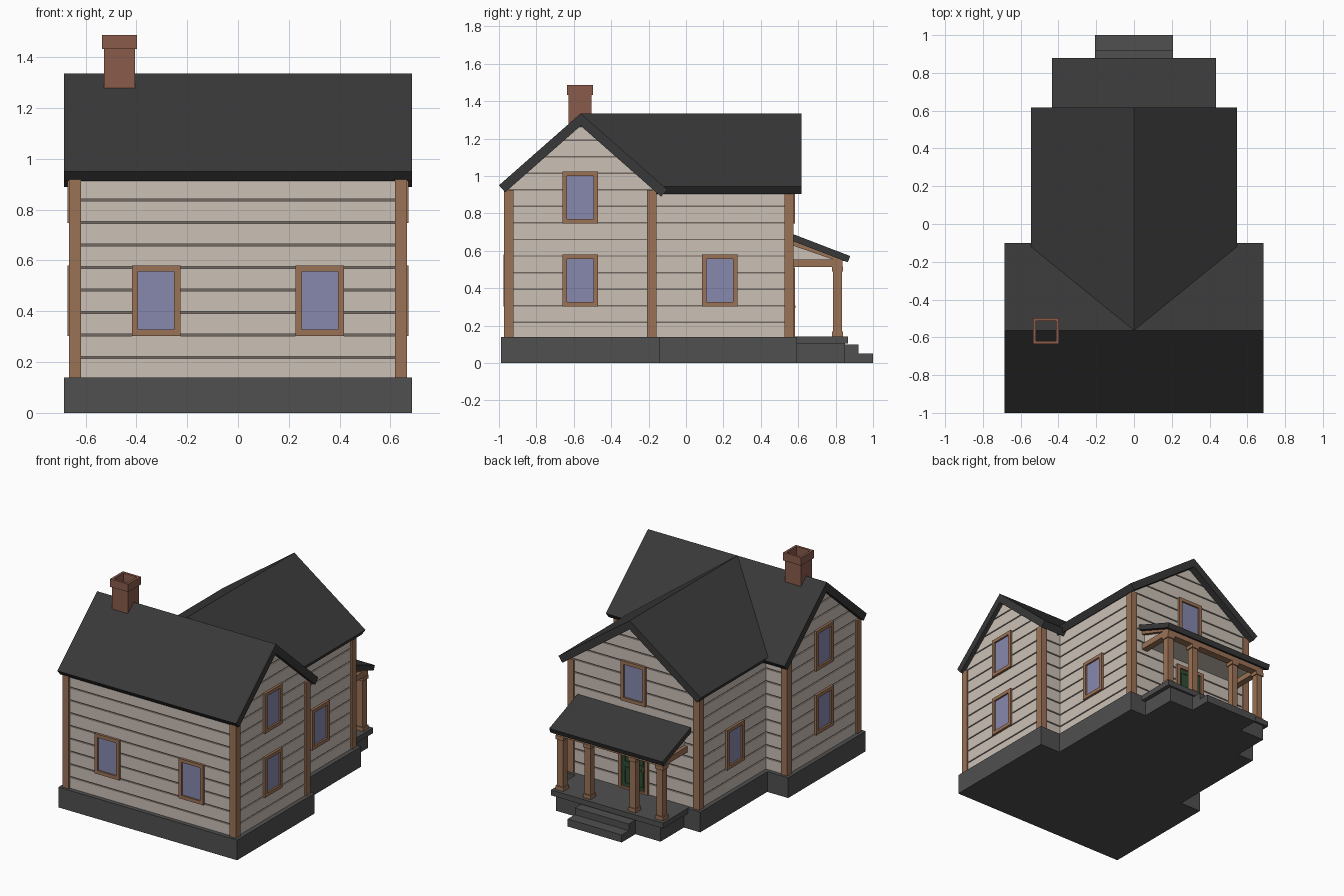
import bpy, bmesh, math
from mathutils import Matrix, Vector

if "Cube" in bpy.data.objects:
    bpy.data.objects.remove(bpy.data.objects["Cube"])


def mat(name, r, g, b):
    m = bpy.data.materials.new(name)
    m.diffuse_color = (r, g, b, 1)
    m.use_nodes = True
    m.node_tree.nodes["Principled BSDF"].inputs["Base Color"].default_value = m.diffuse_color
    return m


SIDING = mat("siding", .60, .53, .47)
GAP = mat("siding_gap", .17, .14, .12)
TRIM = mat("wood_trim", .33, .17, .095)
ROOF = mat("roof", .04, .04, .04)
STONE = mat("foundation", .08, .08, .08)
GLASS = mat("glass", .24, .25, .42)
BRICK = mat("brick", .25, .105, .07)
GREEN = mat("door_green", .03, .075, .035)


def finish(name, bm, material, matrix=None):
    if matrix:
        bm.transform(matrix)
    bmesh.ops.recalc_face_normals(bm, faces=bm.faces)
    me = bpy.data.meshes.new(name)
    bm.to_mesh(me)
    bm.free()
    me.materials.append(material)
    ob = bpy.data.objects.new(name, me)
    bpy.context.collection.objects.link(ob)
    return ob


def add_prism(bm, pts, axis, a, b):
    """Extrude a profile: (y, z) points along X or (x, z) points along Y."""
    def put(p, t):
        return (t, p[0], p[1]) if axis == 'X' else (p[0], t, p[1])
    va = [bm.verts.new(put(p, a)) for p in pts]
    vb = [bm.verts.new(put(p, b)) for p in pts]
    bm.faces.new(va)
    bm.faces.new(vb[::-1])
    for i in range(len(pts)):
        j = (i + 1) % len(pts)
        bm.faces.new((va[i], vb[i], vb[j], va[j]))


def prism(name, pts, axis, a, b, material):
    bm = bmesh.new()
    add_prism(bm, pts, axis, a, b)
    return finish(name, bm, material)


def box(name, x0, x1, y0, y1, z0, z1, material, matrix=None):
    bm = bmesh.new()
    add_prism(bm, [(x0, z0), (x1, z0), (x1, z1), (x0, z1)], 'Y', y0, y1)
    return finish(name, bm, material, matrix)


def ring(name, w, h, border, depth, material, matrix):
    """Rectangular frame in local XZ, from y=0 out to y=-depth."""
    bm = bmesh.new()
    loops = []
    for hw, hh in ((w / 2, h / 2), (w / 2 - border, h / 2 - border)):
        for y in (-depth, 0):
            loops.append([bm.verts.new((sx * hw, y, sz * hh))
                          for sx, sz in ((-1, -1), (1, -1), (1, 1), (-1, 1))])
    of, ob, nf, nb = loops
    for p, q in ((of, nf), (nf, nb), (nb, ob), (ob, of)):
        for i in range(4):
            j = (i + 1) % 4
            bm.faces.new((p[i], p[j], q[j], q[i]))
    return finish(name, bm, material, matrix)


def walls(name, axis, c, hw, slope, peak, a, b):
    """Dark core with clapboard courses that narrow into the gable."""
    eave = peak - slope * hw

    def profile(z0, z1, inset):
        def half(z):
            return min(hw, (peak - z) / slope) - inset
        zs = [z0] + ([eave] if z0 < eave < z1 else []) + [z1]
        return [(c - half(z), z) for z in zs] + [(c + half(z), z) for z in reversed(zs)]
    i = .007
    prism(name + "_core", profile(.13, peak - .02, i), axis, a + i, b - i, GAP)
    bm = bmesh.new()
    z = .1335
    while z < peak - .03:
        add_prism(bm, profile(z, min(z + .081, peak - .012), 0), axis, a, b)
        z += .0885
    finish(name + "_clapboards", bm, SIDING)


def gable_roof(name, axis, c, peak, slope, left, right, t, a, b):
    n = Vector((slope, 1)).normalized() * t
    zl, zr = peak - slope * (c - left), peak - slope * (right - c)
    pts = [(left, zl), (c, peak), (right, zr), (right - n.x, zr - n.y),
           (c, peak - t * math.hypot(1, slope)), (left + n.x, zl - n.y)]
    prism(name, pts, axis, a, b, ROOF)


# Foundation, porch floor and steps
box("main_foundation", -.685, .685, -.988, -.14, 0, .14, STONE)
box("wing_foundation", -.525, .525, -.2, .594, 0, .14, STONE)
box("porch_base", -.40, .40, .55, .85, 0, .105, STONE)
box("porch_floor", -.43, .43, .58, .865, .105, .142, STONE)
box("upper_step", -.207, .207, .84, .922, 0, .098, STONE)
box("lower_step", -.207, .207, .84, 1.0, 0, .052, STONE)

# Walls and roofs of the two crossing wings
RY = -.563
walls("main_wall", 'X', RY, .395, .88, 1.275, -.655, .655)
walls("wing_wall", 'Y', 0, .495, .715, 1.28, -.3, .567)
gable_roof("main_roof", 'X', RY, 1.335, .88, -1.0, -.10, .05, -.685, .685)
gable_roof("wing_roof", 'Y', 0, 1.335, .715, -.545, .545, .05, RY, .617)

# Corner boards
for s in (-1, 1):
    side = "right" if s > 0 else "left"
    for tag, xo, y0, y1 in (("front", .665, -.972, -.922), ("middle", .665, -.208, -.158),
                            ("porch", .506, .527, .576)):
        xs = sorted((s * xo, s * (xo - .048)))
        box(f"{tag}_{side}_corner_board", *xs, y0, y1, .14, .925, TRIM)


# Windows
def window(name, x, y, z, angle):
    m = Matrix.Translation((x, y, z)) @ Matrix.Rotation(math.radians(angle), 4, 'Z')
    ring(name + "_frame", .19, .277, .024, .016, TRIM, m)
    box(name + "_pane", -.073, .073, -.004, .006, -.116, .116, GLASS, m)


LOW, HIGH = .442, .885
for s in (-1, 1):
    side = "right" if s > 0 else "left"
    window(f"front_{side}_window", s * .322, -.96, LOW, 0)
    for tag, z in (("lower", LOW), ("upper", HIGH)):
        window(f"{side}_{tag}_window", s * .655, -.566, z, s * 90)
    window(f"{side}_wing_window", s * .495, .181, LOW, s * 90)
window("porch_gable_window", 0, .567, HIGH, 180)

# Door with raised panels
door = Matrix.Translation((0, .567, .32)) @ Matrix.Rotation(math.pi, 4, 'Z')
ring("door_frame", .225, .38, .024, .016, TRIM, door)
box("door", -.09, .09, -.005, .006, -.18, .168, GREEN, door)
for sx in (-1, 1):
    for z0, z1 in ((-.15, -.03), (0, .145)):
        m = door @ Matrix.Translation((sx * .042, -.004, (z0 + z1) / 2))
        ring("door_panel", .062, z1 - z0, .01, .006, GREEN, m)
box("door_knob", .07, .082, -.018, 0, -.025, -.013, TRIM, door)

# Porch roof, ceiling block with sloped cheeks, beams and rake trim
prism("porch_roof", [(.55, .698), (.878, .572), (.865, .539), (.55, .66)],
      'X', -.434, .434, ROOF)
prism("porch_ceiling", [(.56, .55), (.56, .665), (.83, .562), (.83, .55)],
      'X', -.385, .385, SIDING)
box("porch_front_beam", -.408, .408, .785, .838, .514, .555, TRIM)
for s in (-1, 1):
    side = "right" if s > 0 else "left"
    xs = sorted((s * .408, s * .362))
    box(f"porch_{side}_beam", *xs, .56, .80, .514, .555, TRIM)
    xs = sorted((s * .408, s * .38))
    prism(f"porch_{side}_rake_trim", [(.56, .66), (.85, .548), (.82, .542), (.56, .632)],
          'X', *xs, TRIM)

# Porch posts
for i, x in enumerate((-.382, -.172, .172, .382)):
    bm = bmesh.new()
    for h, z0, z1 in ((.023, .14, .52), (.03, .14, .168), (.03, .49, .516)):
        add_prism(bm, [(x - h, z0), (x + h, z0), (x + h, z1), (x - h, z1)],
                  'Y', .81 - h, .81 + h)
    finish(f"porch_post_{i + 1}", bm, TRIM)

# Hollow chimney: rings turned upright
for name, w, border, z0, z1 in (("chimney_shaft", .122, .0085, 1.2, 1.44),
                                ("chimney_cap", .138, .0165, 1.433, 1.488)):
    m = Matrix.Translation((-.466, RY - .003, z0)) @ Matrix.Rotation(-math.pi / 2, 4, 'X')
    ring(name, w, w, border, z1 - z0, BRICK, m)
